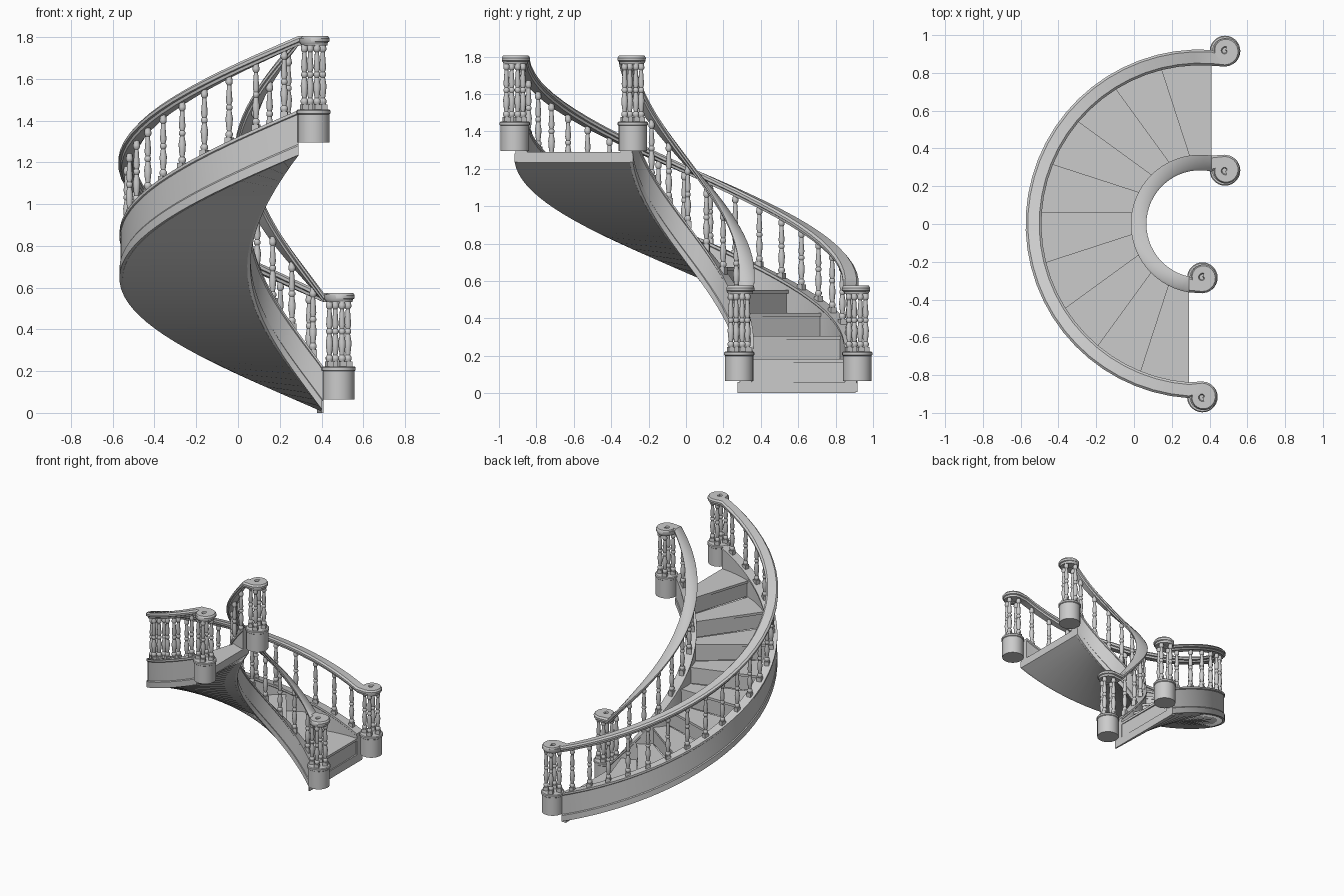
import bpy, bmesh
from math import sin, cos, pi, radians
from mathutils import Vector

if "Cube" in bpy.data.objects:
    bpy.data.objects.remove(bpy.data.objects["Cube"])

CX, OFF = 0.35, 0.06          # spiral centre and riser offset
RISE, N = 1.23, 10            # climb over the half turn, number of steps
R_OUT, R_IN = 0.88, 0.32      # stringer and rail centrelines


def height(deg):
    return RISE * (deg - 90) / 180


def spot(r, deg, z=0.0):
    a = radians(deg)
    return Vector((CX + r * cos(a) + OFF * sin(a), r * sin(a) - OFF * cos(a), z))


def add(name, bm):
    bmesh.ops.recalc_face_normals(bm, faces=bm.faces)
    me = bpy.data.meshes.new(name)
    bm.to_mesh(me)
    bm.free()
    ob = bpy.data.objects.new(name, me)
    bpy.context.collection.objects.link(ob)
    return ob


def sweep(name, frames, profile):
    """Sweep a closed (side, up) profile along frames of (position, side, scale)."""
    bm = bmesh.new()
    rings = [[bm.verts.new(p + side * (u * k) + Vector((0, 0, v))) for u, v in profile]
             for p, side, k in frames]
    n = len(profile)
    for a, b in zip(rings, rings[1:]):
        for i in range(n):
            j = (i + 1) % n
            bm.faces.new((a[i], a[j], b[j], b[i]))
    bm.faces.new(rings[0])
    bm.faces.new(rings[-1])
    return add(name, bm)


def arc(r, d0, d1, segs, z=None, base=0.0):
    out = []
    for i in range(segs + 1):
        d = d0 + (d1 - d0) * i / segs
        a = radians(d)
        out.append((spot(r, d, base + height(d) if z is None else z),
                    Vector((cos(a), sin(a), 0)), 1))
    return out


def rect(u0, u1, v0, v1):
    return [(u0, v0), (u1, v0), (u1, v1), (u0, v1)]


def lathe(bm, profile, sides, centre=(0, 0, 0)):
    c = Vector(centre)
    rings = [[bm.verts.new(c + Vector((r * cos(2 * pi * i / sides), r * sin(2 * pi * i / sides), z)))
              for i in range(sides)] for r, z in profile]
    for a, b in zip(rings, rings[1:]):
        for i in range(sides):
            j = (i + 1) % sides
            bm.faces.new((a[i], a[j], b[j], b[i]))
    bm.faces.new(rings[0])
    bm.faces.new(rings[-1])


# Treads and risers
for k in range(N):
    d, z = 90 + 18 * k, 0.183 + 0.123 * k
    sweep("tread", arc(0, d, d + 18, 4, z), rect(0.335, 0.865, -0.018, 0))
    low = 0.0 if k == 0 else z - 0.123
    sweep("riser", arc(0, d + 0.8, d + 2, 1, 0), rect(0.335, 0.865, low, z - 0.01))
sweep("bottom_plinth", arc(0, 90, 92, 1, 0), rect(0.275, 0.905, 0, 0.06))
sweep("top_end_panel", arc(0, 268.5, 270, 1, 0), rect(0.335, 0.865, 1.24, 1.285))

# Curved underside
sweep("soffit", arc(0, 90, 270, 40, base=0.003), rect(0.30, 0.90, 0, 0.012))

# Turned baluster with square foot, shared by all copies
bm = bmesh.new()
lathe(bm, [(0.011, 0.02), (0.018, 0.035), (0.018, 0.045), (0.011, 0.055), (0.015, 0.08),
           (0.018, 0.115), (0.011, 0.155), (0.016, 0.163), (0.016, 0.173), (0.011, 0.181),
           (0.016, 0.20), (0.010, 0.275), (0.017, 0.285), (0.017, 0.295), (0.012, 0.32)], 12)
foot = bmesh.ops.create_cube(bm, size=1)["verts"]
bmesh.ops.scale(bm, verts=foot, vec=(0.034, 0.034, 0.04))
bmesh.ops.translate(bm, verts=foot, vec=(0, 0, 0.005))
first = add("baluster", bm)
first.location = spot(R_OUT, 94.5, 0.218 + height(94.5))
first.rotation_euler.z = radians(94.5)


def baluster(p, deg):
    ob = bpy.data.objects.new("baluster", first.data)
    ob.location = p
    ob.rotation_euler.z = radians(deg)
    bpy.context.collection.objects.link(ob)


for i in range(1, 20):
    d = 94.5 + 9 * i
    baluster(spot(R_OUT, d, 0.218 + height(d)), d)
for i in range(10):
    d = 99 + 18 * i
    baluster(spot(R_IN, d, 0.218 + height(d)), d)

# Stringers, scrolled handrails and drum newels on both sides
stringer = [(-0.036, 0), (0.036, 0), (0.036, 0.045), (0.031, 0.052), (0.031, 0.195),
            (0.036, 0.2), (0.036, 0.215), (-0.036, 0.215), (-0.036, 0.2), (-0.031, 0.195),
            (-0.031, 0.052), (-0.036, 0.045)]
rail = [(-0.026, 0), (0.026, 0), (0.03, 0.014), (0.041, 0.018), (0.042, 0.033), (0.03, 0.045),
        (-0.03, 0.045), (-0.042, 0.033), (-0.041, 0.018), (-0.03, 0.014)]


def scroll(r, o, s):
    """Scroll frames at one end: o = +1 outer / -1 inner, s = +1 low end / -1 high end."""
    z = 0.53 if s > 0 else 0.53 + RISE
    e = s * o
    c = Vector((CX + s * OFF + 0.072, s * (r + o * 0.036), z))
    out = []
    for i in range(29):
        t = i / 28
        a = t * radians(520)
        rad = Vector((sin(a), -e * cos(a), 0))
        out.append((c + rad * (0.050 - 0.034 * t ** 1.5), rad * -o, 0.78 - 0.42 * t))
    return c, out


for side, r, o in (("outer", R_OUT, 1), ("inner", R_IN, -1)):
    sweep(side + "_stringer", arc(r, 90, 270, 40, base=0.005), stringer)
    low_c, low = scroll(r, o, 1)
    high_c, high = scroll(r, o, -1)
    sweep(side + "_handrail", low[::-1] + arc(r, 90, 270, 30, base=0.53) + high, rail)
    for end, c in (("low", low_c), ("high", high_c)):
        bm = bmesh.new()
        lathe(bm, [(0.06, 0.004), (0.068, 0.016), (0.068, 0.036)], 24, c)
        add(f"{side}_{end}_scroll_core", bm)
        bm = bmesh.new()
        lathe(bm, [(0.076, -0.465), (0.076, -0.33), (0.081, -0.326), (0.081, -0.313),
                   (0.076, -0.308)], 28, c)
        add(f"{side}_{end}_newel_drum", bm)
        for q in range(4):
            a = radians(20 + 90 * q)
            baluster(c + Vector((0.047 * cos(a), 0.047 * sin(a), -0.308)), 20)

# Smooth shading with crisp edges
bpy.ops.object.select_all(action='SELECT')
bpy.context.view_layer.objects.active = first
bpy.ops.object.shade_smooth_by_angle(angle=radians(35))
